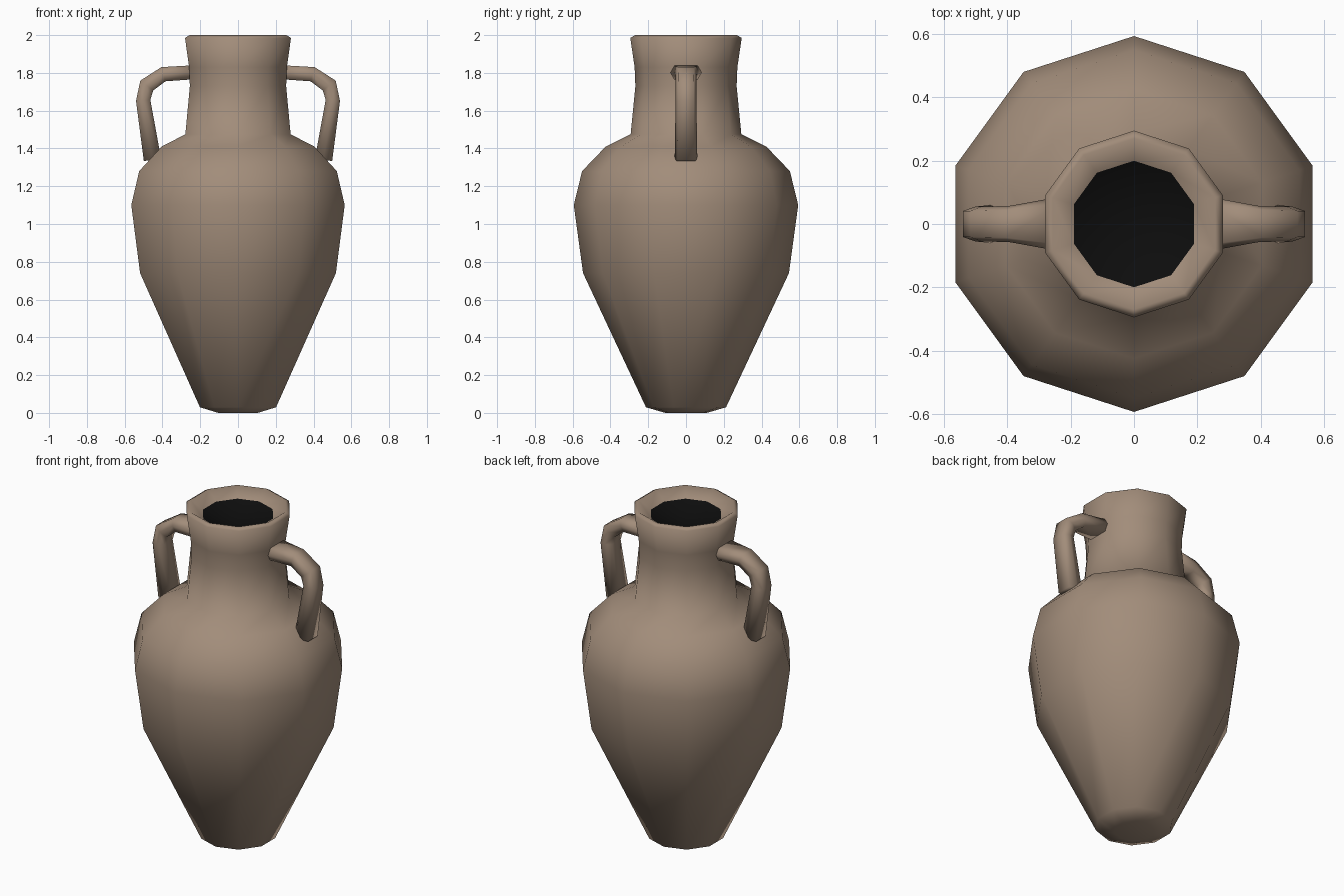
import bpy
import bmesh
import math
from mathutils import Vector

cube = bpy.data.objects.get("Cube")
if cube:
    bpy.data.objects.remove(cube, do_unlink=True)


def make_material(name, rgb):
    mat = bpy.data.materials.new(name)
    mat.use_nodes = True
    mat.diffuse_color = (*rgb, 1)
    bsdf = mat.node_tree.nodes["Principled BSDF"]
    bsdf.inputs["Base Color"].default_value = (*rgb, 1)
    bsdf.inputs["Roughness"].default_value = 0.9
    return mat


clay = make_material("brown clay", (0.36, 0.265, 0.195))
dark = make_material("dark interior", (0.004, 0.004, 0.004))


def finish(bm, name, materials):
    bmesh.ops.recalc_face_normals(bm, faces=bm.faces)
    for face in bm.faces:
        face.smooth = True
    mesh = bpy.data.meshes.new(name)
    bm.to_mesh(mesh)
    bm.free()
    for mat in materials:
        mesh.materials.append(mat)
    obj = bpy.data.objects.new(name, mesh)
    bpy.context.collection.objects.link(obj)
    return obj


def bridge(bm, rings):
    for low, high in zip(rings, rings[1:]):
        n = len(low)
        for i in range(n):
            j = (i + 1) % n
            bm.faces.new((low[i], low[j], high[j], high[i]))


# Jar: ten-sided lathe from the foot, over the rim and into the mouth
SIDES = 10
profile = [(0.11, 0.0), (0.212, 0.03), (0.545, 0.74), (0.594, 1.10),
           (0.55, 1.28), (0.425, 1.41), (0.293, 1.475), (0.268, 1.73),
           (0.272, 1.83), (0.295, 1.985), (0.27, 2.0), (0.2, 1.95)]
bm = bmesh.new()
rings = []
for radius, z in profile:
    angles = [math.pi / 2 + math.tau * i / SIDES for i in range(SIDES)]
    rings.append([bm.verts.new((radius * math.cos(a), radius * math.sin(a), z))
                  for a in angles])
bridge(bm, rings)
bm.faces.new(rings[0][::-1])

# Dark shallow dip inside the mouth
centre = bm.verts.new((0, 0, 1.89))
mouth = rings[-1]
for i in range(SIDES):
    face = bm.faces.new((mouth[i], mouth[(i + 1) % SIDES], centre))
    face.material_index = 1
finish(bm, "jar_body", [clay, dark])

# Handles: a flattened six-sided tube swept along an elbow, flared at the neck
path = [(0.24, 1.803), (0.395, 1.793), (0.483, 1.733),
        (0.502, 1.655), (0.453, 1.34)]
half_widths = [0.085, 0.057, 0.055, 0.055, 0.06]
half_depths = [0.037, 0.039, 0.043, 0.038, 0.046]
# Section as (across, outward) factors
section = [(1, 0), (0.75, 1), (-0.75, 1), (-1, 0), (-0.75, -1), (0.75, -1)]


def make_handle(name, side):
    bm = bmesh.new()
    points = [Vector((x, 0, z)) for x, z in path]
    rings = []
    for i, p in enumerate(points):
        tangent = (points[min(i + 1, len(points) - 1)]
                   - points[max(i - 1, 0)]).normalized()
        outward = Vector((-tangent.z, 0, tangent.x))
        ring = []
        for across, out in section:
            v = p + outward * out * half_depths[i]
            v.y = across * half_widths[i]
            v.x *= side
            ring.append(bm.verts.new(v))
        rings.append(ring)
    bridge(bm, rings)
    bm.faces.new(rings[0])
    bm.faces.new(rings[-1])
    finish(bm, name, [clay])


make_handle("left_handle", 1)
make_handle("right_handle", -1)
